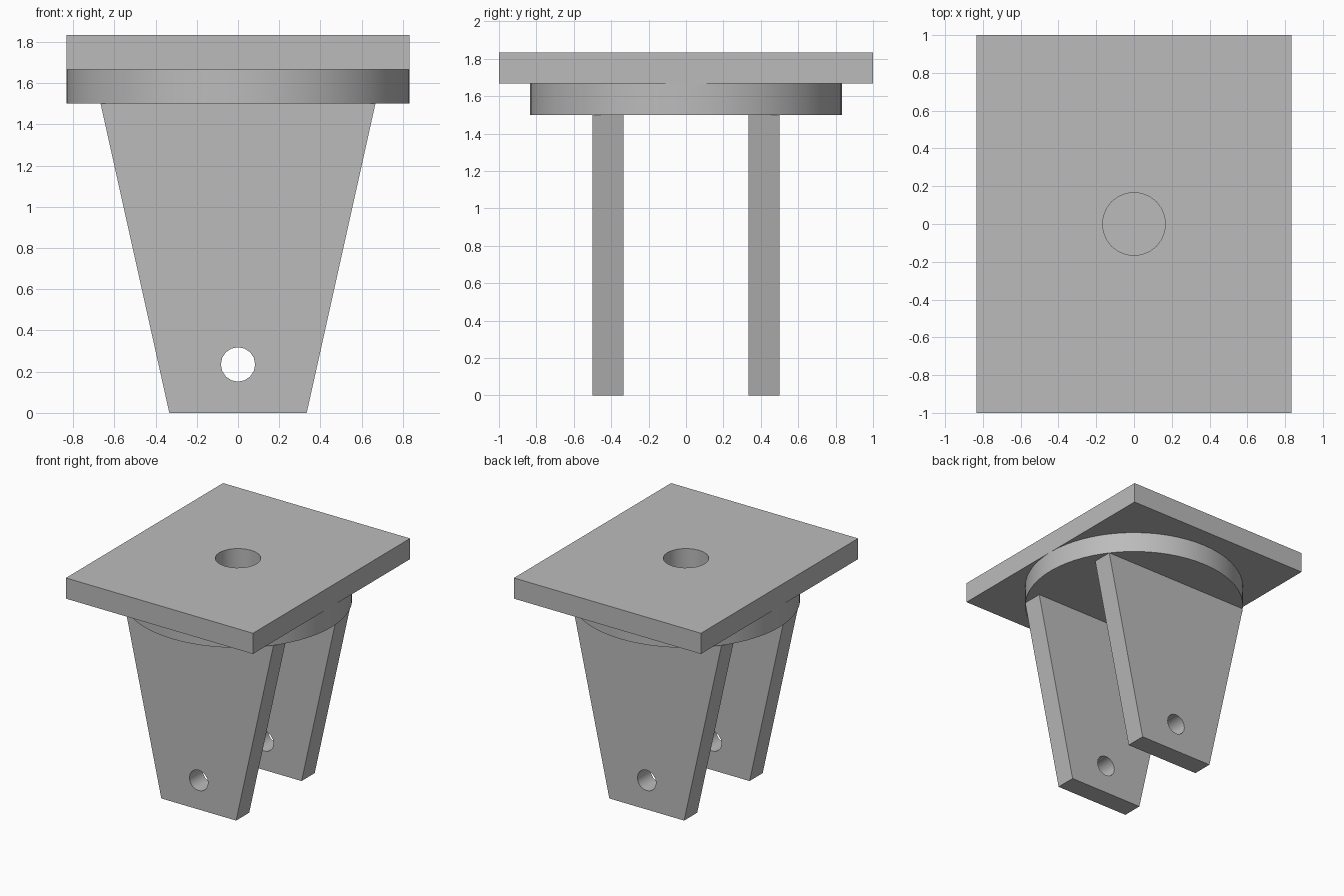
import bpy
import bmesh
from math import cos, sin, tau, radians
from mathutils import Matrix, Vector

if "Cube" in bpy.data.objects:
    bpy.data.objects.remove(bpy.data.objects["Cube"], do_unlink=True)

T = 1 / 6  # thickness shared by every plate

grey = bpy.data.materials.new("plain grey")
grey.use_nodes = True
grey.diffuse_color = (0.5, 0.5, 0.5, 1)
grey.node_tree.nodes["Principled BSDF"].inputs["Base Color"].default_value = (0.5, 0.5, 0.5, 1)


def circle(radius, sides, cx=0, cy=0):
    return [(cx + radius * cos(tau * i / sides), cy + radius * sin(tau * i / sides))
            for i in range(sides)]


def slab(name, loops, matrix):
    """Fill an outline (further loops are holes) and extrude it by T."""
    bm = bmesh.new()
    edges = []
    for loop in loops:
        verts = [bm.verts.new((x, y, 0)) for x, y in loop]
        edges += [bm.edges.new((a, b)) for a, b in zip(verts, verts[1:] + verts[:1])]
    bmesh.ops.triangle_fill(bm, edges=edges, use_beauty=True, use_dissolve=False)
    top = bmesh.ops.extrude_face_region(bm, geom=bm.faces[:], use_keep_orig=True)["geom"]
    bmesh.ops.translate(bm, vec=(0, 0, T),
                        verts=[v for v in top if isinstance(v, bmesh.types.BMVert)])
    bmesh.ops.transform(bm, matrix=matrix, verts=bm.verts[:])
    bmesh.ops.recalc_face_normals(bm, faces=bm.faces[:])
    mesh = bpy.data.meshes.new(name)
    bm.to_mesh(mesh)
    bm.free()
    mesh.materials.append(grey)
    obj = bpy.data.objects.new(name, mesh)
    bpy.context.collection.objects.link(obj)
    bpy.ops.object.select_all(action="DESELECT")
    obj.select_set(True)
    bpy.context.view_layer.objects.active = obj
    bpy.ops.object.shade_smooth_by_angle(angle=radians(35))
    return obj


# Rectangular top plate with a central hole, closed below by the disc
w = 5 / 6
slab("top_plate", [[(-w, -1), (w, -1), (w, 1), (-w, 1)], circle(T, 24)],
     Matrix.Translation((0, 0, 1.5 + T)))

# Round boss under the plate
slab("swivel_disc", [circle(w, 64)], Matrix.Translation((0, 0, 1.5)))

# Two tapered fork legs with axle holes
taper = [(-1 / 3, 0), (1 / 3, 0), (2 / 3, 1.5), (-2 / 3, 1.5)]
upright = Matrix.Rotation(radians(90), 4, "X")
for name, y in (("front_leg", -1 / 3), ("back_leg", 0.5)):
    slab(name, [taper, circle(T / 2, 16, 0, 0.235)],
         Matrix.Translation(Vector((0, y, 0))) @ upright)
